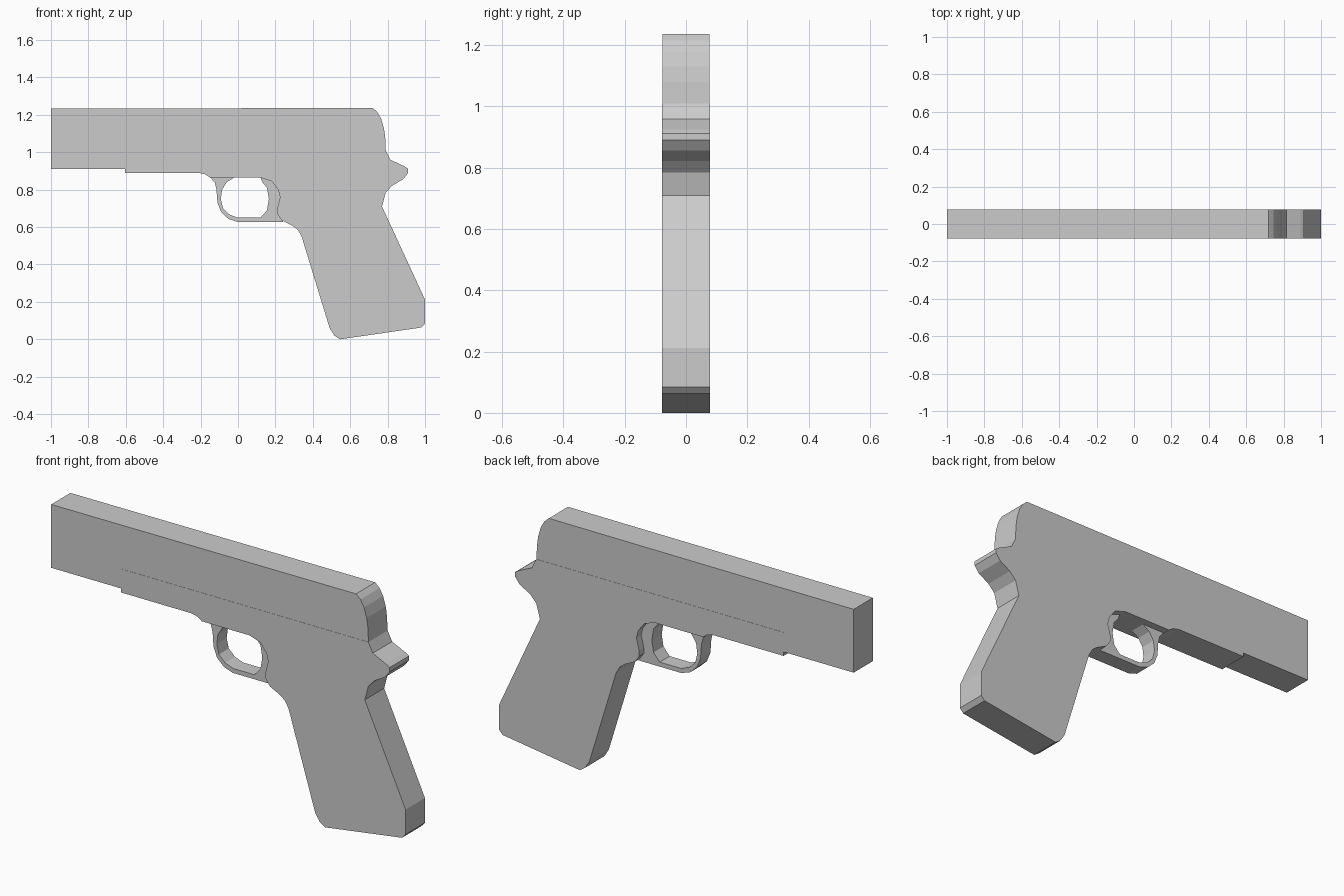
import bpy, bmesh


def plate(name, profile, half):
    """Extrude an (x, z) outline symmetrically along y."""
    bm = bmesh.new()
    face = bm.faces.new([bm.verts.new((x, -half, z)) for x, z in profile])
    ext = bmesh.ops.extrude_face_region(bm, geom=[face], use_keep_orig=True)
    for v in ext["geom"]:
        if isinstance(v, bmesh.types.BMVert):
            v.co.y = half
    bmesh.ops.recalc_face_normals(bm, faces=bm.faces)
    mesh = bpy.data.meshes.new(name)
    bm.to_mesh(mesh)
    bm.free()
    obj = bpy.data.objects.new(name, mesh)
    bpy.context.collection.objects.link(obj)
    return obj


# Upper slide with the deeper muzzle end and rounded rear
plate("slide", [
    (-1, 0.91), (-1, 1.233), (0.72, 1.237), (0.745, 1.215), (0.765, 1.18),
    (0.78, 1.13), (0.787, 1.08), (0.79, 1.01), (-0.605, 1.01), (-0.605, 0.91)],
    0.077)

# Frame and slanted grip with the rear spur
plate("frame_and_grip", [
    (-0.605, 1.01), (0.79, 1.01), (0.815, 0.96), (0.89, 0.925), (0.91, 0.912),
    (0.91, 0.89), (0.885, 0.857), (0.825, 0.822), (0.79, 0.785), (0.77, 0.71),
    (1, 0.212), (1, 0.085), (0.98, 0.063), (0.545, 0.0), (0.515, 0.02),
    (0.49, 0.06), (0.34, 0.55), (0.32, 0.585), (0.29, 0.608), (0.235, 0.635),
    (0.21, 0.67), (0.21, 0.70), (0.225, 0.76), (0.215, 0.80), (0.18, 0.845),
    (0.12, 0.865), (-0.15, 0.865), (-0.175, 0.882), (-0.21, 0.89),
    (-0.605, 0.89)],
    0.078)

# Narrower guard loop, open at the top where it meets the frame
plate("trigger_guard", [
    (-0.15, 0.866), (-0.125, 0.84), (-0.115, 0.80), (-0.11, 0.73),
    (-0.09, 0.68), (-0.05, 0.643), (0, 0.627), (0.24, 0.627), (0.24, 0.80),
    (0.19, 0.866), (0.12, 0.866), (0.13, 0.84), (0.155, 0.81), (0.165, 0.75),
    (0.155, 0.69), (0.12, 0.65), (0, 0.65), (-0.045, 0.667), (-0.08, 0.70),
    (-0.092, 0.75), (-0.085, 0.80), (-0.06, 0.84), (-0.02, 0.866)],
    0.04)
